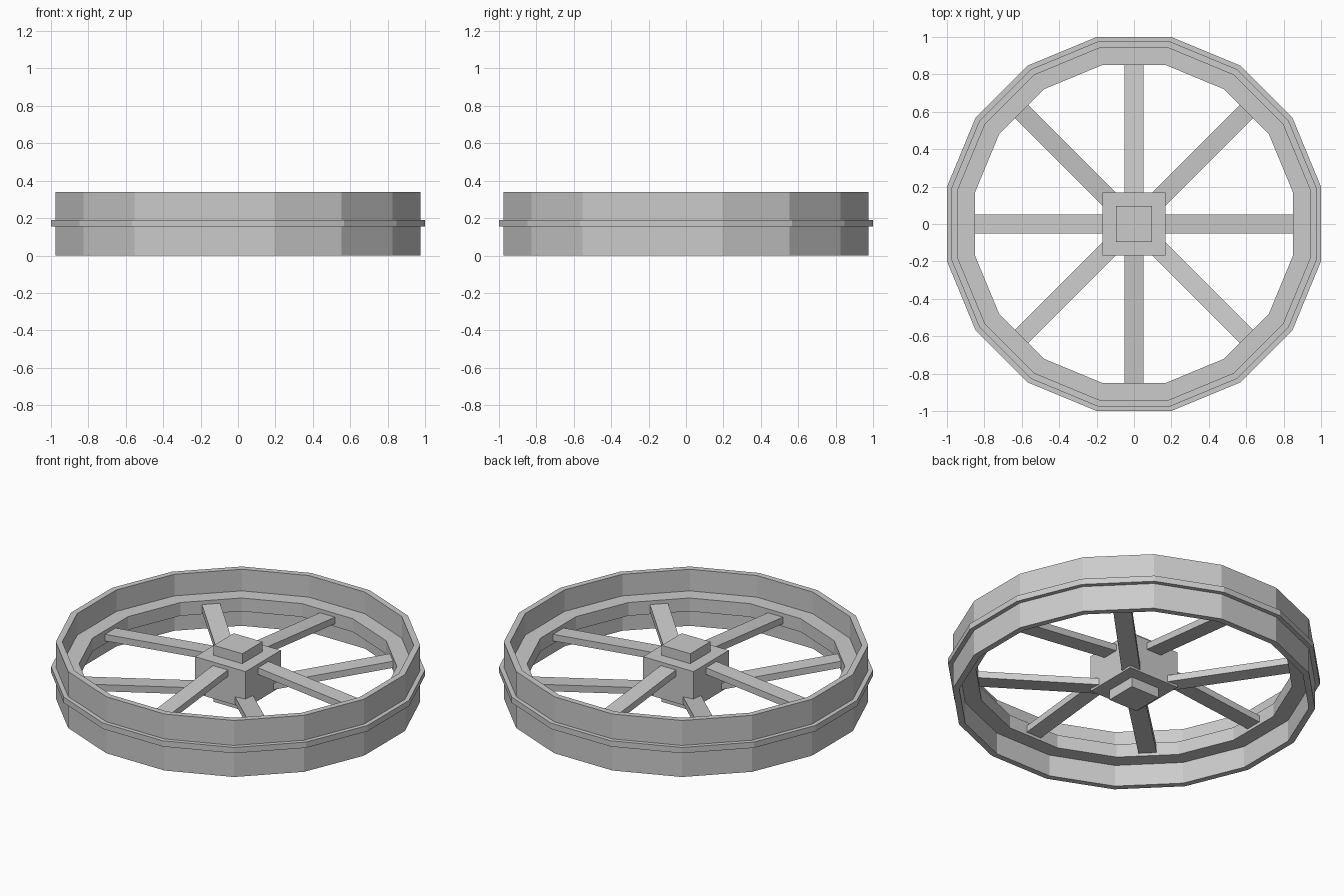
import bpy, bmesh, math
from mathutils import Matrix, Vector

if "Cube" in bpy.data.objects:
    bpy.data.objects.remove(bpy.data.objects["Cube"])

SIDES = 16


def finish(name, bm):
    bmesh.ops.recalc_face_normals(bm, faces=bm.faces)
    mesh = bpy.data.meshes.new(name)
    bm.to_mesh(mesh)
    bm.free()
    obj = bpy.data.objects.new(name, mesh)
    bpy.context.collection.objects.link(obj)
    return obj


def ring(name, profile):
    """Sweep a closed (flat distance, z) profile round a 16-sided ring."""
    bm = bmesh.new()
    loops = []
    for i in range(SIDES):
        a = (i + 0.5) * math.tau / SIDES
        k = 1 / math.cos(math.pi / SIDES)
        loops.append([bm.verts.new((r * k * math.cos(a), r * k * math.sin(a), z))
                      for r, z in profile])
    n = len(profile)
    for i in range(SIDES):
        p, q = loops[i], loops[(i + 1) % SIDES]
        for j in range(n):
            bm.faces.new((p[j], q[j], q[(j + 1) % n], p[(j + 1) % n]))
    return finish(name, bm)


def box(name, half, z0, z1):
    bm = bmesh.new()
    bmesh.ops.create_cube(bm, size=1)
    bmesh.ops.transform(bm, verts=bm.verts, matrix=Matrix.Translation((0, 0, (z0 + z1) / 2))
                        @ Matrix.Diagonal((2 * half, 2 * half, z1 - z0, 1)))
    return finish(name, bm)


def spoke(name, angle, r0, z0, r1, z1, width=0.1, thick=0.04):
    """Bar sloping from height z0 at the hub to z1 at the rim."""
    bm = bmesh.new()
    bmesh.ops.create_cube(bm, size=1)
    for v in bm.verts:
        r, z = (r1, z1) if v.co.x > 0 else (r0, z0)
        v.co = Vector((r, v.co.y * width, z + v.co.z * thick))
    bmesh.ops.rotate(bm, verts=bm.verts, matrix=Matrix.Rotation(angle, 3, 'Z'))
    return finish(name, bm)


# Rim: thin wall, raised outer band, inner ledge
ring("rim", [(0.975, 0), (0.975, 0.155), (1.0, 0.155), (1.0, 0.19), (0.975, 0.19),
             (0.975, 0.34), (0.94, 0.34), (0.94, 0.21), (0.85, 0.21),
             (0.85, 0.13), (0.94, 0.13), (0.94, 0)])

# Hub: block with a smaller cap on each end
box("hub", 0.168, 0.06, 0.28)
box("hub_cap_top", 0.095, 0.28, 0.34)
box("hub_cap_bottom", 0.095, 0.0, 0.06)

# Spokes: straight ones meet the hub high, diagonal ones meet it low
for i in range(8):
    if i % 2 == 0:
        spoke(f"upper_spoke_{i // 2 + 1}", i * math.pi / 4, 0.15, 0.24, 0.87, 0.165)
    else:
        spoke(f"lower_spoke_{i // 2 + 1}", i * math.pi / 4, 0.15, 0.085, 0.87, 0.17)
